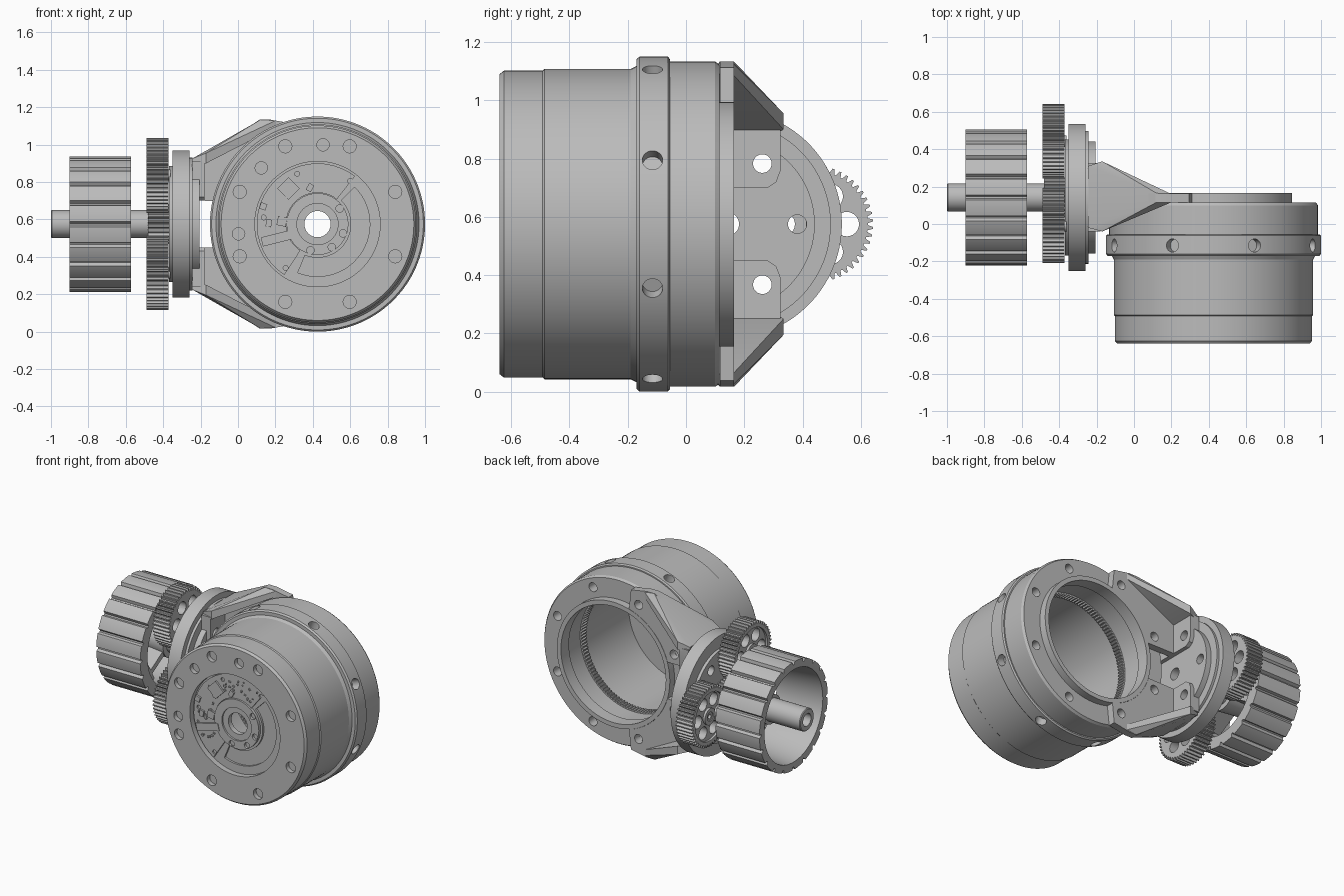
import bpy, bmesh, math, random
from mathutils import Vector, Matrix

if "Cube" in bpy.data.objects:
    bpy.data.objects.remove(bpy.data.objects["Cube"])

random.seed(4)
HX, HZ = 0.425, 0.575    # housing axis, runs along y
WY = 0.142               # wheel axis, runs along x

grey = bpy.data.materials.new("machined grey")
grey.use_nodes = True
grey.diffuse_color = (0.5, 0.5, 0.5, 1)
grey.node_tree.nodes["Principled BSDF"].inputs["Base Color"].default_value = (0.5, 0.5, 0.5, 1)


def finish(bm, name):
    bmesh.ops.recalc_face_normals(bm, faces=bm.faces)
    me = bpy.data.meshes.new(name)
    bm.to_mesh(me)
    bm.free()
    me.materials.append(grey)
    ob = bpy.data.objects.new(name, me)
    bpy.context.collection.objects.link(ob)
    return ob


def lathe(name, profile, axis, centre, segs=96, per=4):
    """Spin a closed (radius, along[, tooth depth]) profile; toothed points dip twice per pitch."""
    bm = bmesh.new()
    rings = []
    for i in range(segs):
        a = math.tau * (i - .5) / segs
        ring = []
        for r, t, *tooth in profile:
            if tooth and i % per < 2:
                r -= tooth[0]
            u, v = r * math.cos(a), r * math.sin(a)
            co = (centre[0] + u, t, centre[1] + v) if axis == "y" else (t, centre[0] + u, centre[1] + v)
            ring.append(bm.verts.new(co))
        rings.append(ring)
    n = len(profile)
    for i in range(segs):
        p, q = rings[i], rings[(i + 1) % segs]
        for j in range(n):
            k = (j + 1) % n
            bm.faces.new((p[j], p[k], q[k], q[j]))
    return finish(bm, name)


def prism(name, pts, y0, y1):
    """Extrude an outline in the xz plane along y."""
    bm = bmesh.new()
    f = bm.faces.new([bm.verts.new((x, y0, z)) for x, z in pts])
    ext = bmesh.ops.extrude_face_region(bm, geom=[f])
    bmesh.ops.translate(bm, vec=(0, y1 - y0, 0),
                        verts=[g for g in ext["geom"] if isinstance(g, bmesh.types.BMVert)])
    return finish(bm, name)


def hull(name, pts):
    bm = bmesh.new()
    for p in pts:
        bm.verts.new(p)
    bmesh.ops.convex_hull(bm, input=bm.verts[:])
    return finish(bm, name)


def box(name, centre, size, axis="y", turn=0):
    bm = bmesh.new()
    m = Matrix.Translation(centre) @ Matrix.Rotation(turn, 4, axis.upper()) @ Matrix.Diagonal((*size, 1))
    bmesh.ops.create_cube(bm, size=1, matrix=m)
    return finish(bm, name)


def rods(name, items):
    """Cylinders given as (start, end, radius), all in one mesh."""
    bm = bmesh.new()
    for a, b, r in items:
        a, b = Vector(a), Vector(b)
        m = Matrix.Translation((a + b) / 2) @ (b - a).to_track_quat("Z", "Y").to_matrix().to_4x4()
        bmesh.ops.create_cone(bm, cap_ends=True, segments=24, radius1=r, radius2=r,
                              depth=(b - a).length, matrix=m)
    return finish(bm, name)


def cut(ob, cutter):
    cutter.hide_render = True
    mod = ob.modifiers.new("cut", "BOOLEAN")
    mod.operation, mod.solver, mod.object = "DIFFERENCE", "EXACT", cutter
    with bpy.context.temp_override(object=ob, active_object=ob):
        bpy.ops.object.modifier_apply(modifier=mod.name)
    bpy.data.objects.remove(cutter)


def polar(r, deg, y=None):
    a = math.radians(deg)
    x, z = HX + r * math.cos(a), HZ + r * math.sin(a)
    return (x, z) if y is None else (x, y, z)


def arc(r, d0, d1, n=24):
    return [polar(r, d0 + (d1 - d0) * i / n) for i in range(n + 1)]


def flip(pts):
    return [(*p[:-1], 2 * HZ - p[-1]) for p in pts]


# Motor housing: hollow drum, open at the back, recessed at the front
housing = lathe("housing", [
    (.335, -.64), (.515, -.64), (.527, -.625), (.527, -.492), (.533, -.486), (.533, -.19),
    (.543, -.17), (.566, -.17), (.575, -.16), (.575, -.062), (.566, -.055), (.558, -.055),
    (.558, .1), (.548, .115), (.42, .115), (.42, .165), (.39, .165), (.39, .08), (.405, .07),
    (.405, -.575), (.07, -.575), (.07, -.61), (.11, -.61), (.11, -.622), (.165, -.622),
    (.165, -.602), (.335, -.602)], "y", (HX, HZ), 128)
eight = [22.5 + 45 * k for k in range(8)]
holes = [(polar(.45, d, -.7), polar(.45, d, -.61), .035) for d in eight]
holes += [(polar(.425, d, -.7), polar(.425, d, -.61), .033) for d in (86, 135, 187)]
holes += [(polar(.488, d, .2), polar(.488, d, .04), .03) for d in eight]
holes += [(polar(.52, d, -.115), polar(.62, d, -.115), .035) for d in eight]
holes += [(polar(.145, d, -.7), polar(.145, d, -.605), .02) for d in (35, -20, -58, -105)]
cut(housing, rods("hole_cutter", holes))
cut(housing, prism("groove_cutter", arc(.28, -112, 45) + arc(.18, 45, -112), -.65, -.588))

# Internal tooth ring
lathe("inner_tooth_ring", [(.408, -.11), (.408, -.06), (.39, -.06, -.008), (.39, -.11, -.008)],
      "y", (HX, HZ), 480)

# Circuit board with its components
board = prism("circuit_board", arc(.325, 52, 237) + arc(.168, 237, 52), -.614, -.601)
cut(board, rods("board_hole_cutter", [(polar(.29, d, -.7), polar(.29, d, -.605), .013)
                                      for d in (53, 112, 173, 234)]))
for i, (x, z, w, h, t) in enumerate([(.27, .765, .085, .085, 45), (.235, .59, .05, .05, 12),
                                     (.135, .67, .035, .035, 20), (.21, .5, .17, .05, -14),
                                     (.165, .58, .03, .04, 10), (.385, .77, .03, .04, 30)]):
    box(f"chip_{i}", (x, -.617, z), (w, .018, h), turn=math.radians(t))
for i in range(40):
    x, z = polar(random.uniform(.19, .31), random.uniform(58, 215))
    s = random.uniform(.008, .02)
    box(f"component_{i}", (x, -.615, z), (s, .014, s * .6), turn=random.choice((.3, .8, 1.9)))

# Gearbox flange with six bolt holes
flange = lathe("gearbox_flange", [
    (.04, -.37), (.31, -.37), (.31, -.35), (.393, -.35), (.393, -.26), (.355, -.26),
    (.355, -.243), (.3, -.243), (.3, -.205), (.04, -.205)], "x", (WY, HZ))
bolts = []
for k in range(6):
    a = math.radians(60 * k)
    y, z = WY + .24 * math.cos(a), HZ + .24 * math.sin(a)
    bolts.append(((-.5, y, z), (-.1, y, z), .032))
cut(flange, rods("bolt_cutter", bolts))

# Bracket arms, mirrored top and bottom
plate = [(-.2, .7), (-.2, .93), (.115, 1.133), (.175, 1.133), (.295, 1.112)] + arc(.421, 106, 163)
gusset = [(x, y, z) for x, ys, zs in ((-.245, (-.02, .31), (.885, .925)), (-.17, (-.04, .335), (.9, .955)),
                                      (.12, (.116, .165), (1.08, 1.133)), (.2, (.116, .16), (1.09, 1.128)))
          for y in ys for z in zs]
pad = [(x, y, z) for x in (-.245, -.178) for y, z in
       ((-.04, .72), (-.02, .7), (.28, .7), (.31, .72), (.325, .76), (.325, .91), (-.04, .91))]
for side, m in (("upper", list), ("lower", flip)):
    tab = prism(side + "_bracket_plate", m(plate), .116, .164)
    cut(tab, rods("tab_cutter", [(polar(.488, d, .3), polar(.488, d, 0), .03)
                                 for d in ((112.5, 157.5) if side == "upper" else (-112.5, -157.5))]))
    hull(side + "_bracket_gusset", m(gusset))
    foot = hull(side + "_bracket_foot", m(pad))
    cut(foot, rods("foot_cutter", bolts))

# Sun gear, three planet gears with thinner webs, and their pins
lathe("sun_gear", [(.05, -.48), (.108, -.48, .018), (.108, -.37, .018), (.05, -.37)],
      "x", (WY, HZ), 96)
for k in range(3):
    a = math.radians(120 * k)
    cy, cz = WY + .3 * math.cos(a), HZ + .3 * math.sin(a)
    gear = lathe(f"planet_gear_{k}", [
        (.03, -.49), (.055, -.49), (.055, -.475), (.16, -.475), (.16, -.49), (.2, -.49, .018),
        (.2, -.372, .018), (.03, -.372)], "x", (cy, cz), 192)
    cut(gear, rods("web_cutter", [((-.6, cy + .11 * math.cos(b), cz + .11 * math.sin(b)),
                                   (-.3, cy + .11 * math.cos(b), cz + .11 * math.sin(b)), .042)
                                  for b in (math.tau * j / 6 for j in range(6))]))
    lathe(f"planet_pin_{k}", [(.015, -.485), (.031, -.485), (.031, -.36), (.015, -.36)],
          "x", (cy, cz), 32)

# Output shaft, hub and grooved wheel
lathe("shaft", [(.042, -1), (.07, -1), (.075, -.995), (.075, -.36), (.042, -.36)], "x", (WY, HZ), 64)
lathe("wheel_hub", [(.07, -.74), (.095, -.74), (.11, -.58), (.07, -.58)], "x", (WY, HZ), 64)
lathe("wheel_rim", [(.31, -.9), (.363, -.9, .02), (.363, -.573, .02), (.285, -.573), (.285, -.66)],
      "x", (WY, HZ), 240, 12)
for k in range(3):
    a = math.radians(120 * k)
    for r, w, h in ((.19, .035, .22), (.275, .13, .045)):
        box(f"wheel_spoke_{k}", (-.665, WY - r * math.sin(a), HZ + r * math.cos(a)),
            (.15, w, h), "x", a)

# Smooth shading on curved walls, crisp edges elsewhere
bpy.ops.object.select_all(action="DESELECT")
for ob in bpy.context.collection.objects:
    if ob.type == "MESH":
        ob.select_set(True)
        bpy.context.view_layer.objects.active = ob
bpy.ops.object.shade_smooth_by_angle(angle=math.radians(25))
